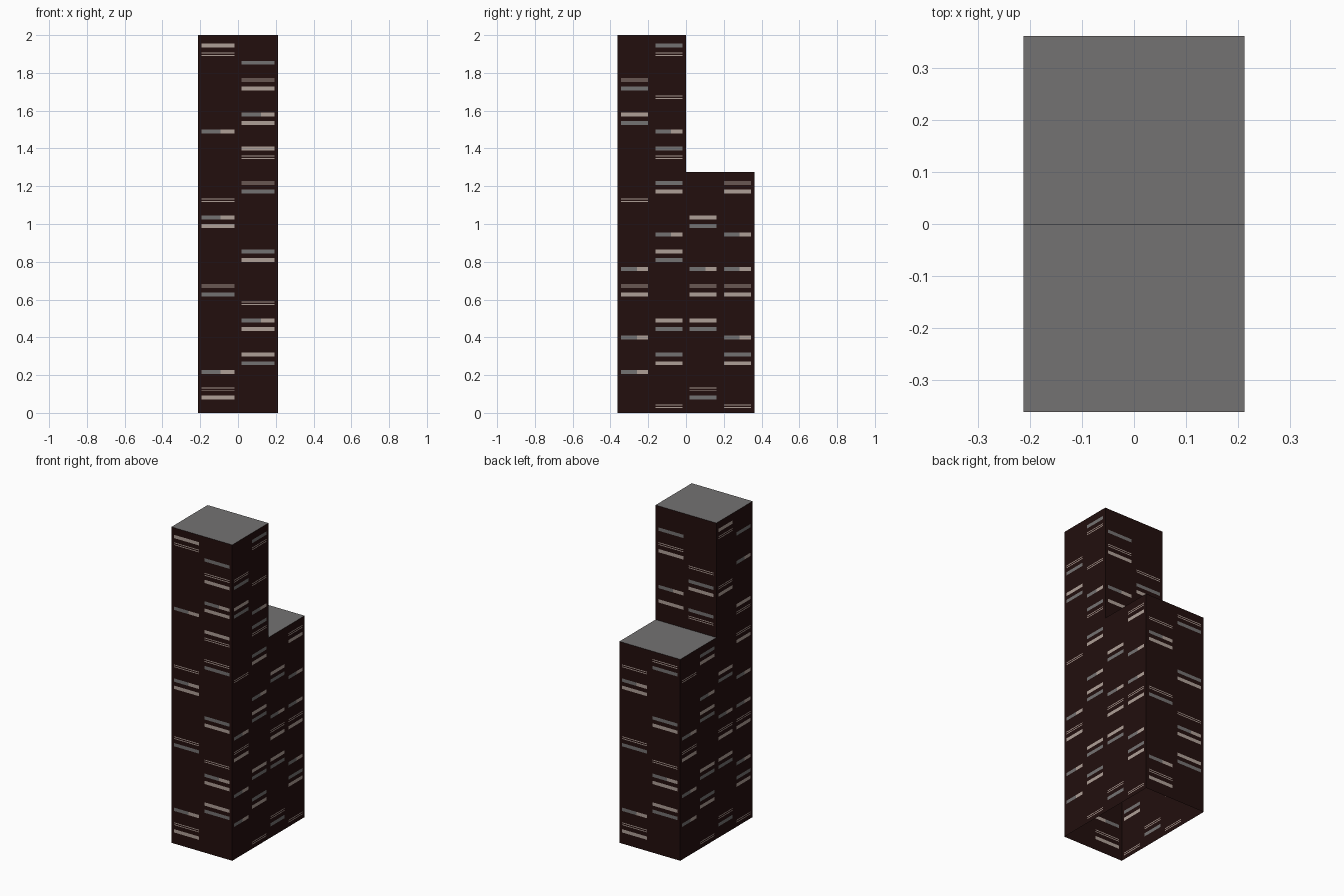
import bpy, bmesh

if "Cube" in bpy.data.objects:
    bpy.data.objects.remove(bpy.data.objects["Cube"])

X, Y = 0.213, 0.362          # half width and half depth
TALL, LOW = 2.0, 1.275       # tower and rear block heights
FLOOR = 2.0 / 44


def material(name, rgb):
    m = bpy.data.materials.new(name)
    m.diffuse_color = (*rgb, 1)
    m.use_nodes = True
    m.node_tree.nodes["Principled BSDF"].inputs["Base Color"].default_value = m.diffuse_color
    return m


MATS = [material("dark_brown_wall", (0.016, 0.0045, 0.004)),
        material("grey", (0.175, 0.168, 0.168)),
        material("beige_light", (0.43, 0.35, 0.31))]

# Lit floors per window column: b beige, g grey, m grey then beige, t thin double line
FRONT_L = "1b 2t 4m 13g 14t 21b 22m 24t 32m 41t 42b"
FRONT_R = "5g 6b 9b 10m 12t 17b 18g 25g 26t 29t 30b 33b 34m 37b 38t 40g"
BACK_L = "30b 32m 37b 38t 40g"
BACK_R = "29t 30g 33b 34g 36t"
SIDE = ["4m 8m 13b 14t 16m 24t 33g 34b 37g 38t",
        "0t 5b 6g 9g 10b 17g 18b 20m 25b 26g 29t 30g 32m 36t 41t 42g",
        "1g 2t 9g 10b 13b 14t 16m 21g 22b 33b 34t 41t 42b",
        "0t 5b 6g 8m 13b 14t 16m 20m 25b 26t 29t 30b 36m 40g"]


def lit_bands(spec):
    """Yield (z0, z1, start, end, material) for each lit strip."""
    for token in spec.split():
        z, kind = (int(token[:-1]) + 0.78) * FLOOR, token[-1]
        lo, hi = z - 0.0105, z + 0.0105
        if kind == "t":
            yield z - 0.009, z - 0.004, 0, 1, 2
            yield z + 0.003, z + 0.008, 0, 1, 2
        elif kind == "m":
            yield lo, hi, 0, 0.58, 1
            yield lo, hi, 0.58, 1, 2
        else:
            yield lo, hi, 0, 1, 2 if kind == "b" else 1


def wall(name, p0, p1, z0, z1, columns):
    """Flat wall cut into window strips; p0 to p1 runs left to right seen from outside."""
    length = abs(p1[0] - p0[0]) + abs(p1[1] - p0[1])
    pitch = length / len(columns)
    bm = bmesh.new()

    def face(u0, u1, a, b, mat):
        def pt(u, z):
            t = u / length
            return bm.verts.new((p0[0] + (p1[0] - p0[0]) * t,
                                 p0[1] + (p1[1] - p0[1]) * t, z))
        f = bm.faces.new([pt(u0, a), pt(u1, a), pt(u1, b), pt(u0, b)])
        f.material_index = mat

    for i, spec in enumerate(columns):
        left = i * pitch
        a, b = left + 0.019, left + pitch - 0.019
        bands = [s for s in lit_bands(spec) if s[0] > z0 and s[1] < z1]
        face(left, a, z0, z1, 0)
        face(b, left + pitch, z0, z1, 0)
        z = z0
        for lo, hi, s, e, mat in bands:
            if lo > z:
                face(a, b, z, lo, 0)
            face(a + (b - a) * s, a + (b - a) * e, lo, hi, mat)
            z = hi
        face(a, b, z, z1, 0)
    bmesh.ops.remove_doubles(bm, verts=bm.verts, dist=1e-5)
    finish(name, bm)


def roof(name, y0, y1, z):
    bm = bmesh.new()
    f = bm.faces.new([bm.verts.new(c) for c in
                      ((-X, y0, z), (X, y0, z), (X, y1, z), (-X, y1, z))])
    f.material_index = 1
    finish(name, bm)


def finish(name, bm):
    me = bpy.data.meshes.new(name)
    bm.to_mesh(me)
    bm.free()
    for m in MATS:
        me.materials.append(m)
    bpy.context.collection.objects.link(bpy.data.objects.new(name, me))


# Front and back walls (the shell is open underneath)
wall("front_wall", (-X, -Y), (X, -Y), 0, TALL, [FRONT_L, FRONT_R])
wall("rear_block_back_wall", (X, Y), (-X, Y), 0, LOW, [FRONT_L, FRONT_R])
wall("tower_back_wall", (X, 0), (-X, 0), LOW, TALL, [BACK_L, BACK_R])

# Side walls
wall("tower_right_wall", (X, -Y), (X, 0), 0, TALL, SIDE[:2])
wall("rear_block_right_wall", (X, 0), (X, Y), 0, LOW, SIDE[2:])
wall("rear_block_left_wall", (-X, Y), (-X, 0), 0, LOW, SIDE[:2])
wall("tower_left_wall", (-X, 0), (-X, -Y), 0, TALL, SIDE[2:])

# Roofs
roof("tower_roof", -Y, 0, TALL)
roof("rear_block_roof", 0, Y, LOW)
